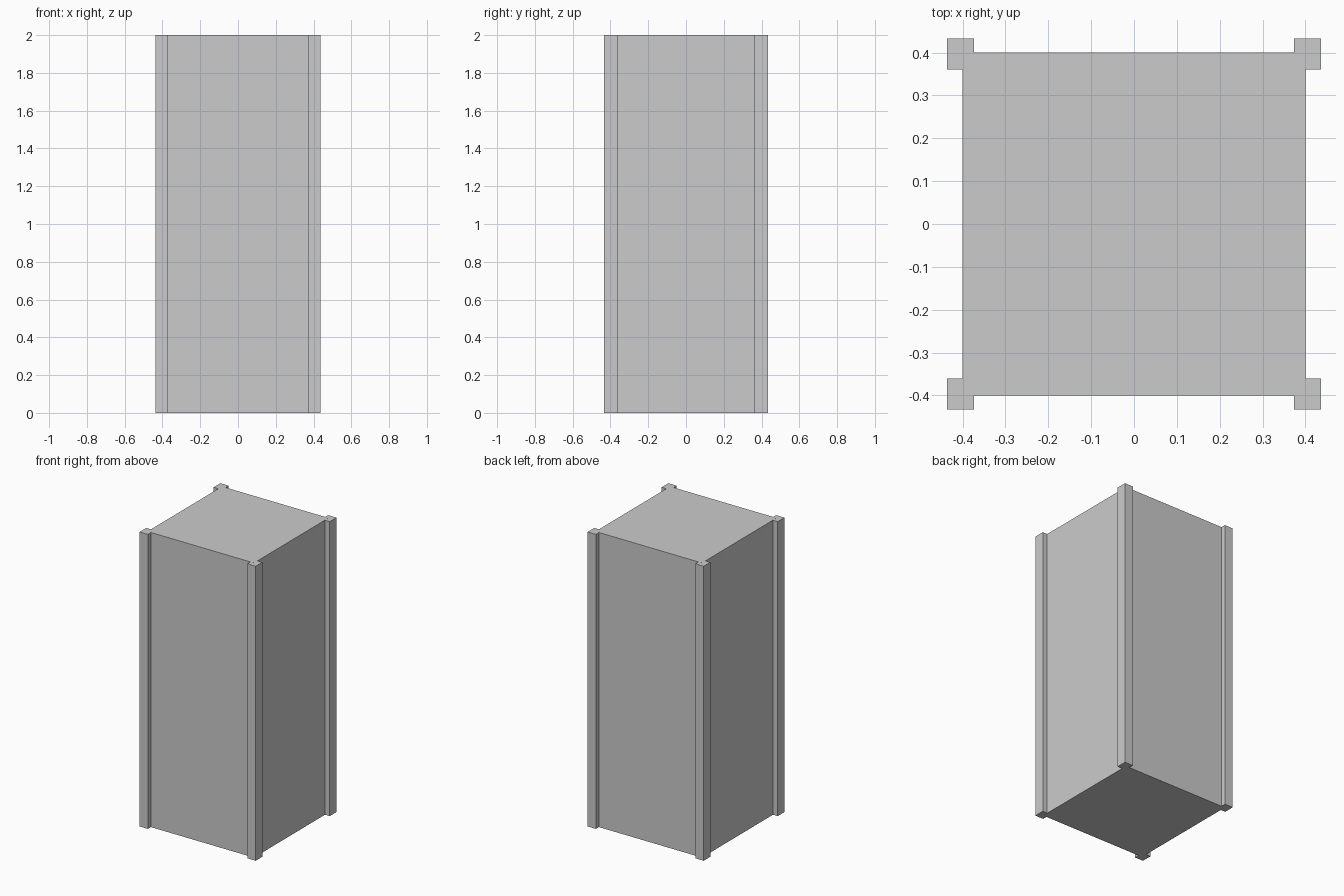
import bpy

if "Cube" in bpy.data.objects:
    bpy.data.objects.remove(bpy.data.objects["Cube"])


def box(name, size, centre):
    bpy.ops.mesh.primitive_cube_add(size=1, location=centre)
    obj = bpy.context.object
    obj.name = name
    obj.scale = size
    bpy.ops.object.transform_apply(location=False, rotation=False, scale=True)
    return obj


# Main cabinet block
box("body", (0.80, 0.80, 2.0), (0, 0, 1))

# Four corner posts, a hair shorter than the body so the end faces do not clash
POST_X, POST_Y = 0.063, 0.072
for x_side, sx in (("left", -1), ("right", 1)):
    for y_side, sy in (("front", -1), ("back", 1)):
        box(f"{y_side}_{x_side}_post", (POST_X, POST_Y, 1.999),
            (sx * 0.4045, sy * 0.397, 1))
